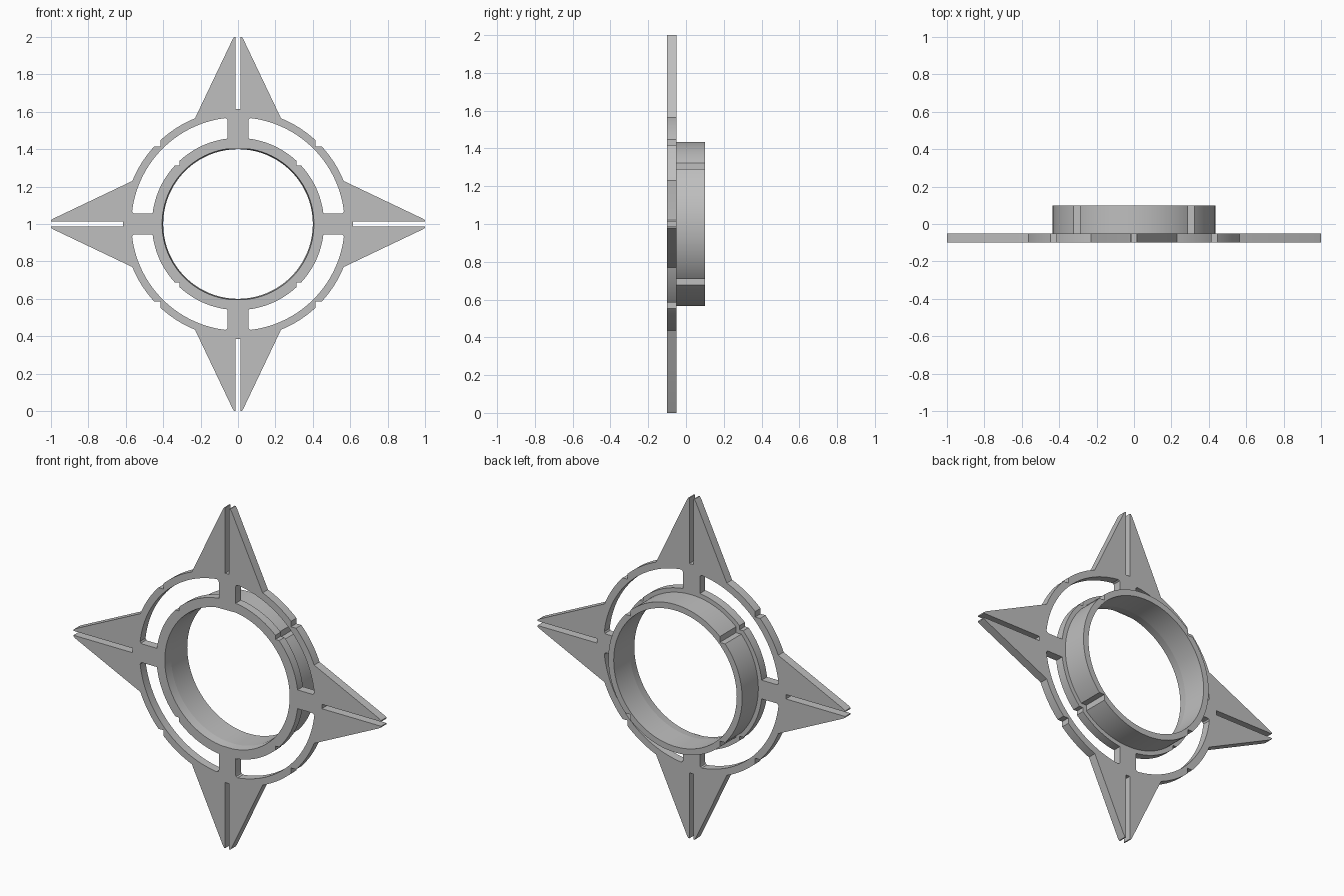
import bpy, bmesh
from math import sin, cos, asin, atan2, sqrt, hypot, radians, pi
from mathutils import Matrix

cube = bpy.data.objects.get("Cube")
if cube:
    bpy.data.objects.remove(cube, do_unlink=True)

# Main dimensions
BORE, TUBE, FLANGE, WINDOW, RIM = 0.40, 0.435, 0.46, 0.57, 0.61
SPOKE = 0.055
DIAG = radians(45)

grey = bpy.data.materials.new("plain grey")
grey.use_nodes = True
colour = (0.52, 0.52, 0.52, 1)
grey.diffuse_color = colour
grey.node_tree.nodes["Principled BSDF"].inputs["Base Color"].default_value = colour


def arc(r, a, b, n=20):
    return [(r * cos(a + (b - a) * i / n), r * sin(a + (b - a) * i / n)) for i in range(n + 1)]


def mirrored(half):
    """Complete a half quadrant by reflecting it over the diagonal."""
    return half + [(y, x) for x, y in reversed(half) if abs(x - y) > 1e-5]


def turned(points, k):
    for _ in range(k):
        points = [(-y, x) for x, y in points]
    return points


def all_round(half):
    quarter = mirrored(half)
    return [p for k in range(4) for p in turned(quarter, k)]


def notch(r, corner):
    """Angle where a square notch meets the circle, and its two points."""
    x = sqrt(r * r - corner * corner)
    return atan2(corner, x), [(corner, corner)]


def extruded(name, loops, y_front, y_back):
    """Fill nested outlines and extrude them along y."""
    curve = bpy.data.curves.new(name + "_outline", "CURVE")
    curve.dimensions = "2D"
    curve.fill_mode = "BOTH"
    curve.extrude = (y_back - y_front) / 2
    for loop in loops:
        spline = curve.splines.new("POLY")
        spline.points.add(len(loop) - 1)
        for point, (x, y) in zip(spline.points, loop):
            point.co = (x, y, 0, 1)
        spline.use_cyclic_u = True
    helper = bpy.data.objects.new(name + "_outline", curve)
    bpy.context.collection.objects.link(helper)
    bpy.context.view_layer.update()
    graph = bpy.context.evaluated_depsgraph_get()
    mesh = bpy.data.meshes.new_from_object(helper.evaluated_get(graph))
    bpy.data.objects.remove(helper, do_unlink=True)

    bm = bmesh.new()
    bm.from_mesh(mesh)
    bmesh.ops.remove_doubles(bm, verts=bm.verts, dist=1e-4)
    place = Matrix.Translation((0, (y_front + y_back) / 2, 1)) @ Matrix.Rotation(pi / 2, 4, "X")
    bm.transform(place)
    # Ease the front edge of the bore
    for v in bm.verts:
        r = hypot(v.co.x, v.co.z - 1)
        if v.co.y < -0.09 and r < BORE + 0.005:
            v.co.x *= 1.015
            v.co.z = 1 + (v.co.z - 1) * 1.015
    bmesh.ops.recalc_face_normals(bm, faces=bm.faces)
    bm.to_mesh(mesh)
    bm.free()
    mesh.name = name
    mesh.materials.clear()
    mesh.materials.append(grey)
    obj = bpy.data.objects.new(name, mesh)
    bpy.context.collection.objects.link(obj)
    bpy.ops.object.select_all(action="DESELECT")
    obj.select_set(True)
    bpy.context.view_layer.objects.active = obj
    bpy.ops.object.shade_smooth_by_angle(angle=radians(25))
    return obj


bore = arc(BORE, 0, 2 * pi, 128)[:-1]

# Star plate outline: split points, round rim and square rim notches
end, corner = notch(RIM, 0.415)
split_point = [(0.615, 0.013), (1.0, 0.013), (1.0, 0.02), (0.985, 0.03)]
outline = all_round(split_point + arc(RIM, radians(22.15), end) + corner)

# Curved windows between the spokes
start, corner = notch(FLANGE, 0.313)
window = mirrored(corner + arc(FLANGE, start, asin(SPOKE / FLANGE))
                  + [(0.553, SPOKE), (0.561, 0.058)]
                  + arc(WINDOW, radians(6.8), DIAG))
windows = [turned(window, k) for k in range(4)]
extruded("star_plate", [outline, bore] + windows, -0.10, -0.05)

# Rear sleeve with matching square notches
end, corner = notch(TUBE, 0.29)
sleeve = all_round(arc(TUBE, 0, end) + corner)
# Drop the repeated points where quarters meet
sleeve = [p for i, p in enumerate(sleeve)
          if hypot(p[0] - sleeve[i - 1][0], p[1] - sleeve[i - 1][1]) > 1e-5]
extruded("rear_sleeve", [sleeve, bore], -0.05, 0.10)
